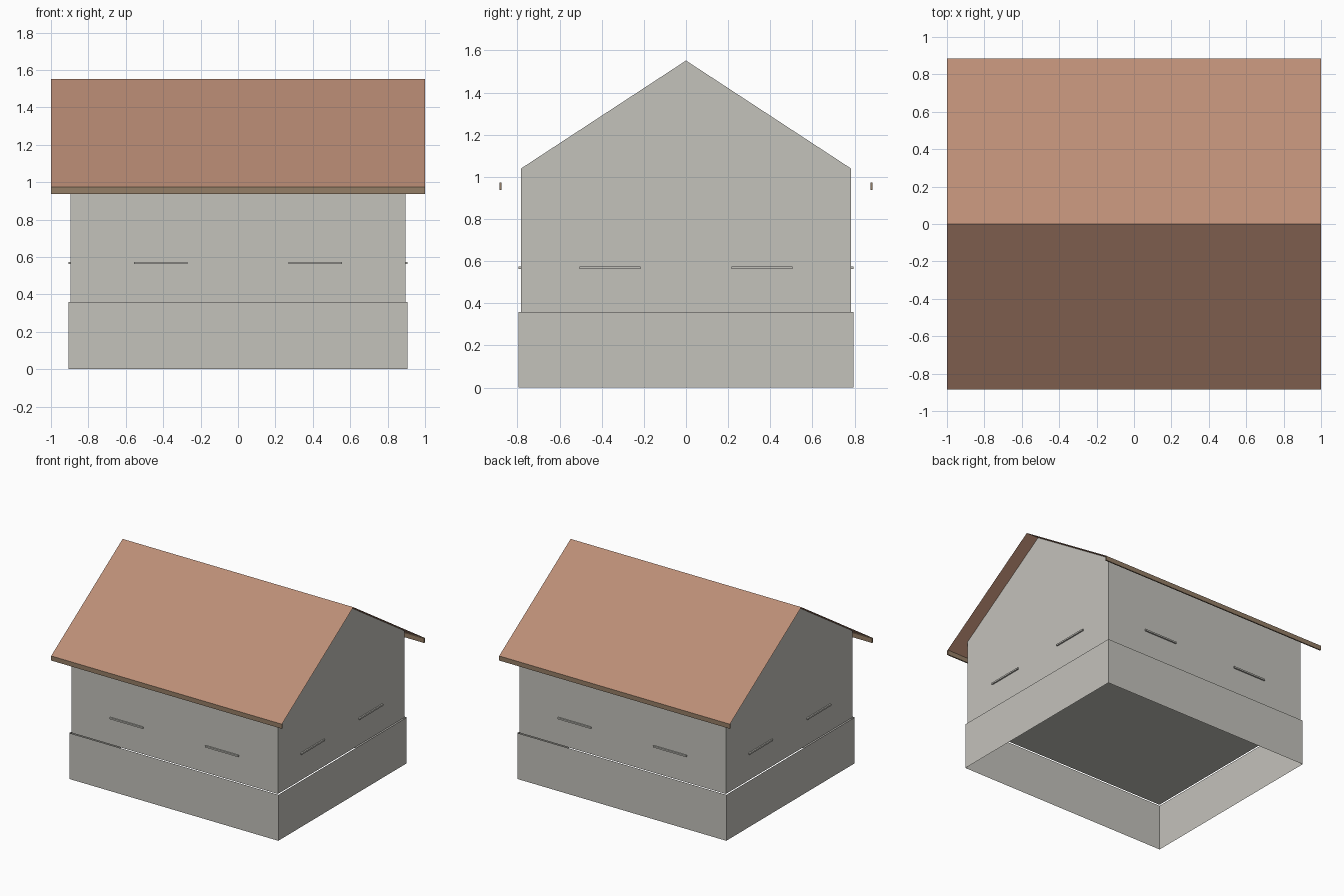
import bpy

cube = bpy.data.objects.get("Cube")
if cube:
    bpy.data.objects.remove(cube, do_unlink=True)


def material(name, rgb):
    mat = bpy.data.materials.new(name)
    mat.use_nodes = True
    mat.diffuse_color = (*rgb, 1)
    mat.node_tree.nodes["Principled BSDF"].inputs["Base Color"].default_value = (*rgb, 1)
    return mat


plaster = material("pale grey plaster", (0.55, 0.54, 0.50))
tile = material("terracotta roof", (0.50, 0.27, 0.18))
wood = material("brown wood", (0.30, 0.21, 0.135))


def mesh_object(name, verts, faces, mat):
    mesh = bpy.data.meshes.new(name)
    mesh.from_pydata(verts, [], faces)
    mesh.materials.append(mat)
    obj = bpy.data.objects.new(name, mesh)
    bpy.context.collection.objects.link(obj)
    return obj


def box(name, centre, size, mat):
    bpy.ops.mesh.primitive_cube_add(size=1, location=centre)
    obj = bpy.context.object
    obj.name = name
    obj.scale = size
    obj.data.materials.append(mat)
    return obj


# Main dimensions (half widths and heights)
BODY_X, BODY_Y = 0.895, 0.784
BASE_X, BASE_Y, BASE_TOP = 0.906, 0.795, 0.36
ROOF_X, ROOF_Y, EAVE, RIDGE = 1.0, 0.885, 0.973, 1.552
WALL_TOP = RIDGE - (RIDGE - EAVE) * BODY_Y / ROOF_Y

# Base skirt: four thin walls, open above and below
corners = [(-BASE_X, -BASE_Y), (BASE_X, -BASE_Y), (BASE_X, BASE_Y), (-BASE_X, BASE_Y)]
mesh_object("base_skirt",
            [(x, y, z) for z in (0, BASE_TOP) for x, y in corners],
            [(i, (i + 1) % 4, (i + 1) % 4 + 4, i + 4) for i in range(4)], plaster)

# House body: gable profile at both ends, closed floor, open under the roof
gable = [(-BODY_Y, BASE_TOP), (BODY_Y, BASE_TOP), (BODY_Y, WALL_TOP),
         (0, RIDGE), (-BODY_Y, WALL_TOP)]
mesh_object("house_walls",
            [(x, y, z) for x in (BODY_X, -BODY_X) for y, z in gable],
            [(0, 1, 2, 3, 4), (9, 8, 7, 6, 5),
             (1, 0, 5, 6), (2, 1, 6, 7), (0, 4, 9, 5)], plaster)

# Roof: two thin slopes meeting at the ridge
mesh_object("roof",
            [(x, y, z) for x in (-ROOF_X, ROOF_X)
             for y, z in ((-ROOF_Y, EAVE), (0, RIDGE), (ROOF_Y, EAVE))],
            [(0, 3, 4, 1), (1, 4, 5, 2)], tile)

# Eave boards and window sills
for side, end in ((-1, "front"), (1, "back")):
    box(f"{end}_eave_board", (0, side * (ROOF_Y - 0.005), 0.955),
        (2 * ROOF_X, 0.01, 0.036), wood)
    for k, hand in ((-1, "right"), (1, "left")):
        box(f"{end}_{hand}_sill", (k * 0.413, side * (BODY_Y + 0.005), 0.568),
            (0.288, 0.012, 0.012), plaster)
        box(f"{hand}_gable_{end}_sill", (k * (BODY_X + 0.005), side * 0.36, 0.568),
            (0.012, 0.29, 0.012), plaster)
